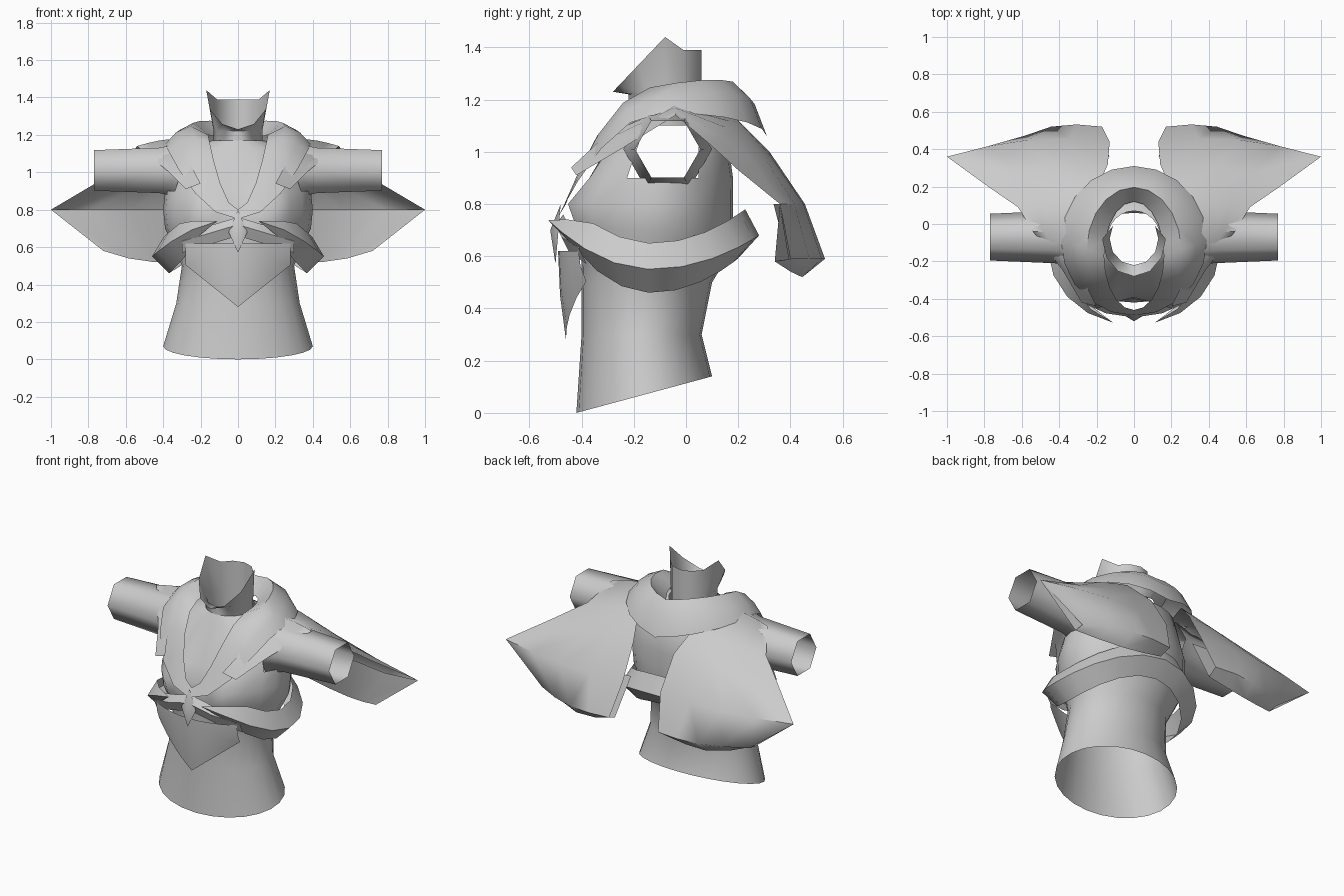
import bpy, bmesh
from math import sin, cos, pi, exp, radians

default_cube = bpy.data.objects.get("Cube")
if default_cube:
    bpy.data.objects.remove(default_cube, do_unlink=True)

cloth = bpy.data.materials.new("grey_cloth")
cloth.use_nodes = True
cloth.diffuse_color = (.6, .6, .6, 1)
for node in cloth.node_tree.nodes:
    if node.type == "BSDF_PRINCIPLED":
        node.inputs["Base Color"].default_value = cloth.diffuse_color


def sheet(name, rows, closed=False, mirrored=True, skip=None, crease=50):
    """Skin a grid of points; optionally close each row and mirror the part."""
    bm = bmesh.new()
    grid = [[bm.verts.new(point) for point in row] for row in rows]
    count = len(rows[0])
    for r in range(len(grid) - 1):
        for c in range(count if closed else count - 1):
            if skip and skip(r, c):
                continue
            d = (c + 1) % count
            bm.faces.new((grid[r][c], grid[r][d], grid[r + 1][d], grid[r + 1][c]))
    bmesh.ops.remove_doubles(bm, verts=bm.verts[:], dist=.0005)
    bmesh.ops.recalc_face_normals(bm, faces=bm.faces[:])
    mesh = bpy.data.meshes.new(name)
    bm.to_mesh(mesh)
    bm.free()
    for face in mesh.polygons:
        face.use_smooth = True
    mesh.set_sharp_from_angle(angle=radians(crease))
    mesh.materials.append(cloth)
    obj = bpy.data.objects.new(name, mesh)
    bpy.context.collection.objects.link(obj)
    if mirrored:
        mirror = obj.modifiers.new("mirror_sides", "MIRROR")
        mirror.use_clip = True
        mirror.merge_threshold = .001


def blend(start, end, t):
    return [a + (b - a) * t for a, b in zip(start, end)]


def sweep(steps, start=0, end=pi):
    """Evenly spaced angles; zero is the back of the body, pi is the front."""
    return [start + (end - start) * i / steps for i in range(steps + 1)]


# Torso: rings of height, half width, front and back, with a modelled bust
SEGMENTS = 24
ARMHOLE_BAND = 6


def torso_ring(z, width, front, back, tilt=0):
    ring = []
    middle, depth = (front + back) / 2, (back - front) / 2
    for i in range(SEGMENTS):
        angle = 2 * pi * i / SEGMENTS
        x, y = width * cos(angle), middle + depth * sin(angle)
        if sin(angle) < 0:
            across, up = (abs(x) - .2) / .1, (z - .8) / .13
            y -= .1 * exp(-across * across - up * up)
        ring.append((x, y, z + tilt * sin(angle)))
    return ring


def armhole(row, column):
    side = abs(cos(2 * pi * (column + .5) / SEGMENTS))
    return row == ARMHOLE_BAND and side > cos(pi / 6)


sheet("torso", [
    torso_ring(.07, .4, -.42, .1, tilt=.07),
    torso_ring(.3, .33, -.4, .06),
    torso_ring(.5, .3, -.4, .1),
    torso_ring(.6, .34, -.4, .16),
    torso_ring(.7, .39, -.4, .18),
    torso_ring(.8, .4, -.39, .18),
    torso_ring(.9, .39, -.35, .18),
    torso_ring(1.12, .3, -.25, .15),
    torso_ring(1.17, .14, -.22, .07),
], closed=True, mirrored=False, skip=armhole, crease=60)


# Sleeves: open six-sided tubes that widen into the shoulder
def sleeve_ring(x, radius):
    corners = [i * pi / 3 for i in range(6)]
    return [(x, -.07 + radius * cos(a), 1.01 + radius * sin(a)) for a in corners]


sheet("sleeves", [sleeve_ring(.3, .17), sleeve_ring(.42, .14), sleeve_ring(.77, .125)],
      closed=True, crease=65)


# Stand-up collar: level at the back, two flared points, sloping to a front notch
def collar_ring(z):
    return [(.13 * sin(a), -.08 + .14 * cos(a), z) for a in sweep(6)]


def collar_rim():
    rim = []
    for a in sweep(6):
        if cos(a) > .1:
            rim.append((.13 * sin(a), -.08 + .14 * cos(a), 1.39))
        else:
            rim.append((.17 * sin(a), -.08 + .2 * cos(a), 1.44 + .21 * cos(a)))
    return rim


sheet("neck_collar", [collar_ring(1.1), collar_ring(1.22), collar_rim()])


# Hood roll behind the neck, running down into the lapels
def hood_row(a):
    drop = .4 * min(cos(a), 0) ** 2
    rise = sin(a) if cos(a) > 0 else 1
    inner = (.16 * sin(a), -.17 + .29 * cos(a), 1.16 + .04 * rise - drop)
    outer = (.39 * sin(a), -.09 + .4 * cos(a), 1.06 + .09 * rise - drop)
    row = []
    for t in (0, .4, .75, 1):
        x, y, z = blend(inner, outer, t)
        row.append((x, y, z + .07 * (1 + cos(a)) * sin(pi * t)))
    return row


sheet("hood_and_lapels", [hood_row(a) for a in sweep(10)])


# Cape wings: each row runs from the inner to the outer edge with a puffed middle
def wing_row(inner, outer, puff=0, dip=0):
    row = []
    for t in (0, .25, .5, .75, 1):
        x, y, z = blend(inner, outer, t)
        row.append((x, y + puff * sin(pi * t), z - dip * sin(pi * t)))
    return row


def shifted(row, y, z):
    return [(point[0], point[1] + y, point[2] + z) for point in row]


spread = wing_row((.13, .44, .8), (1, .36, .8), puff=.05)
hem = wing_row((.17, .52, .59), (.72, .4, .59), puff=.06)
turned_hem = wing_row((.18, .45, .56), (.72, .34, .58), puff=.05, dip=.05)
sheet("cape_wings", [
    wing_row((.2, -.44, .94), (.28, -.42, .91)),
    wing_row((.27, -.3, 1.07), (.38, -.25, 1.01)),
    wing_row((.3, -.05, 1.18), (.54, -.04, 1.14), dip=-.01),
    wing_row((.2, .18, 1.14), (.62, .09, 1.03), puff=.04),
    wing_row((.14, .32, 1), (.78, .2, .93), puff=.05),
    spread,
    hem,
    turned_hem,
    shifted(spread, -.08, 0)[:-1] + spread[-1:],
], crease=60)


# Sash under the bust: pointed tails at the front, sagging at the sides
def sash_row(a):
    taper = min(1, (tail_angle - a) * 1.5)
    height = .55 + (.13 if cos(a) > 0 else .2) * cos(a) ** 2
    row = []
    for inset, rise in ((.13, .1), (0, 0), (.2, -.09)):
        reach = 1 - inset * taper
        row.append((.46 * reach * sin(a), -.13 + .41 * reach * cos(a), height + rise * taper))
    return row


tail_angle = radians(166)
sheet("sash", [sash_row(a) for a in sweep(9, end=tail_angle)])

# Gathered folds from the knot to the sides
sheet("front_folds", [
    [(x, -.47 + x * x - ridge, .72 - .3 * x + rise)
     for ridge, rise in ((0, .04), (.03, 0), (0, -.06))]
    for x in (0, .15, .3)
])


# Pointed front panel below the sash
def panel_column(x):
    top, bottom = .62, .28 + .8 * x
    return [(x, -.49 + x * x + .03 * t * t, top + (bottom - top) * t) for t in (0, .5, 1)]


sheet("front_panel", [panel_column(x) for x in (0, .06, .12, .2, .28)])

# Knot: a small faceted diamond at the centre
sheet("knot", [
    [(0, -.48, .8)] * 2,
    [(0, -.52, .7), (.05, -.49, .68)],
    [(0, -.5, .57)] * 2,
])
